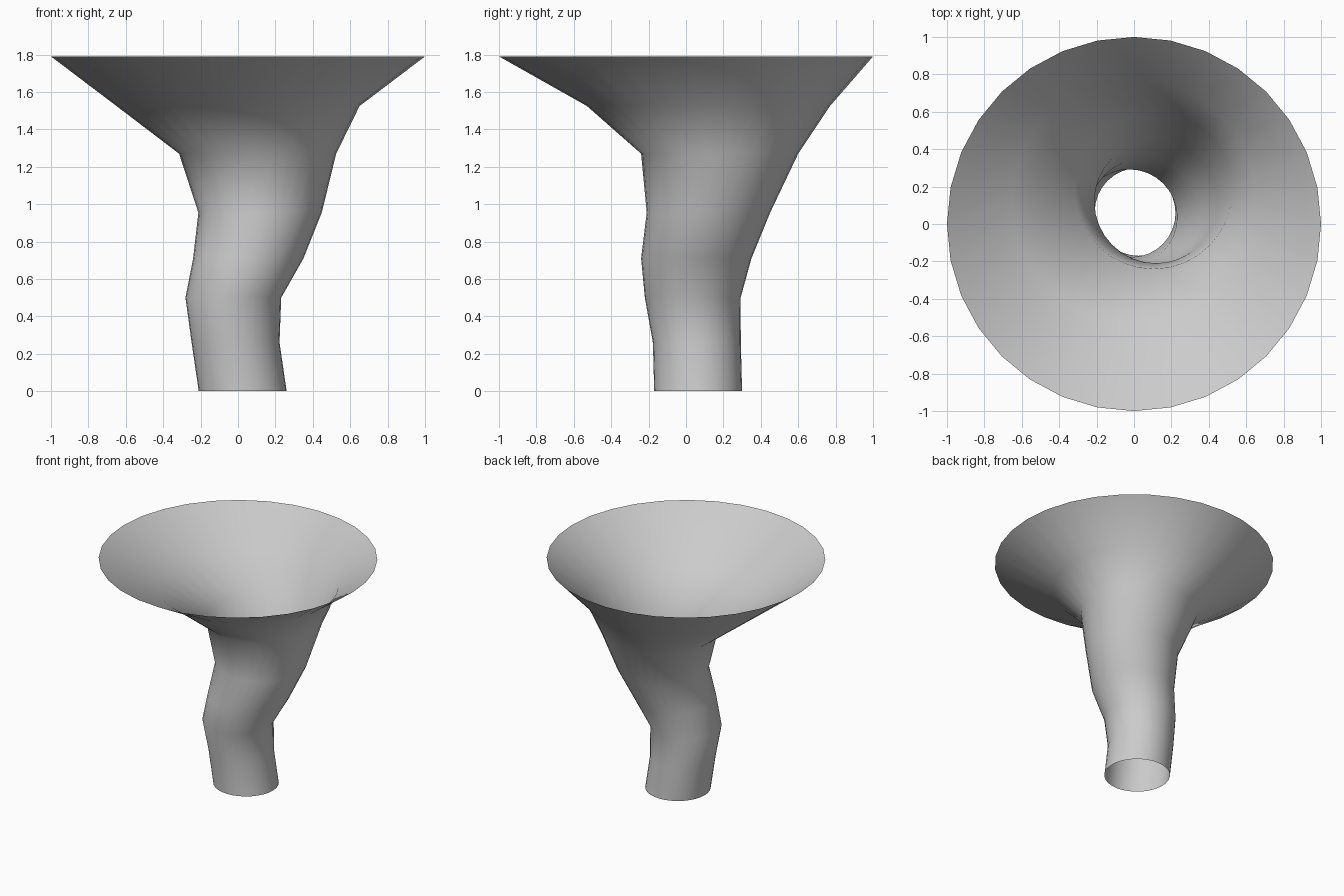
import bpy, bmesh
from math import sin, cos, tau

if "Cube" in bpy.data.objects:
    bpy.data.objects.remove(bpy.data.objects["Cube"])

SIDES = 32
# Cross-sections of the wandering funnel: centre x, centre y, height, radius
RINGS = [
    (0.025, 0.065, 0.00, 0.235),
    (-0.013, 0.058, 0.26, 0.235),
    (-0.025, 0.036, 0.50, 0.256),
    (0.055, 0.055, 0.71, 0.295),
    (0.118, 0.120, 0.955, 0.330),
    (0.105, 0.180, 1.27, 0.420),
    (0.000, 0.120, 1.525, 0.650),
    (0.000, 0.000, 1.79, 1.000),
]

# Open funnel shell: bridge neighbouring rings with quads
bm = bmesh.new()
loops = [[bm.verts.new((cx + r * cos(tau * i / SIDES), cy + r * sin(tau * i / SIDES), z))
          for i in range(SIDES)] for cx, cy, z, r in RINGS]
for low, high in zip(loops, loops[1:]):
    for i in range(SIDES):
        j = (i + 1) % SIDES
        face = bm.faces.new((low[i], low[j], high[j], high[i]))
        face.smooth = True

mesh = bpy.data.meshes.new("funnel")
bm.to_mesh(mesh)
bm.free()
funnel = bpy.data.objects.new("funnel", mesh)
bpy.context.collection.objects.link(funnel)
